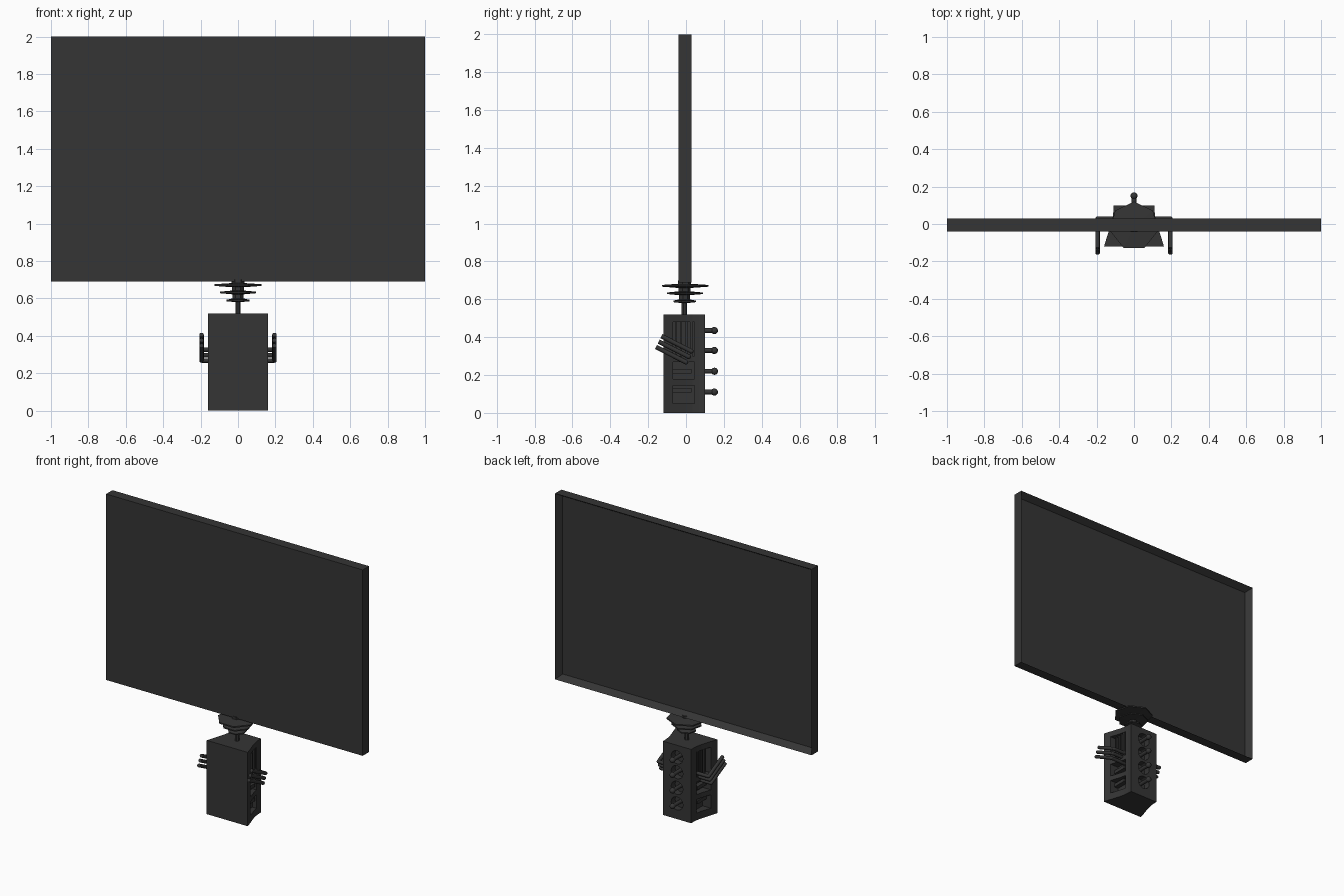
import bpy, bmesh, math
from mathutils import Matrix, Vector

if "Cube" in bpy.data.objects:
    bpy.data.objects.remove(bpy.data.objects["Cube"])

dark = bpy.data.materials.new("dark_grey")
dark.diffuse_color = (0.035, 0.035, 0.035, 1)
dark.use_nodes = True
dark.node_tree.nodes["Principled BSDF"].inputs["Base Color"].default_value = dark.diffuse_color


def make(name, bm):
    bmesh.ops.recalc_face_normals(bm, faces=bm.faces)
    me = bpy.data.meshes.new(name)
    bm.to_mesh(me)
    bm.free()
    me.materials.append(dark)
    ob = bpy.data.objects.new(name, me)
    bpy.context.collection.objects.link(ob)
    return ob


def add_box(bm, x0, x1, y0, y1, z0, z1):
    m = Matrix.Translation(((x0 + x1) / 2, (y0 + y1) / 2, (z0 + z1) / 2))
    m = m @ Matrix.Diagonal((x1 - x0, y1 - y0, z1 - z0, 1))
    bmesh.ops.create_cube(bm, size=1, matrix=m)


def add_cyl(bm, a, b, r, n=12):
    a, b = Vector(a), Vector(b)
    d = b - a
    m = Matrix.Translation((a + b) / 2) @ d.to_track_quat('Z', 'Y').to_matrix().to_4x4()
    bmesh.ops.create_cone(bm, cap_ends=True, segments=n, radius1=r, radius2=r,
                          depth=d.length, matrix=m)


def smooth(ob):
    bpy.ops.object.select_all(action='DESELECT')
    ob.select_set(True)
    bpy.context.view_layer.objects.active = ob
    bpy.ops.object.shade_smooth_by_angle(angle=math.radians(40))


# Wide panel with a framed recess on the back
bm = bmesh.new()
add_box(bm, -1, 1, -0.04, 0.03, 0.69, 2.0)
bm.normal_update()
back = [f for f in bm.faces if f.normal.y > 0.9]
bmesh.ops.inset_region(bm, faces=back, thickness=0.04)
for v in back[0].verts:
    v.co.y -= 0.045
make("display_panel", bm)

# Seven-sided stepped neck with three discs
profile = [(0.015, 0.50), (0.015, 0.58), (0.062, 0.585), (0.062, 0.593),
           (0.03, 0.60), (0.03, 0.622), (0.10, 0.628), (0.10, 0.636),
           (0.033, 0.642), (0.033, 0.66), (0.13, 0.667), (0.13, 0.676),
           (0.037, 0.682), (0.037, 0.70)]
bm = bmesh.new()
n = 7
rings = [[bm.verts.new((r * math.sin(2 * math.pi * i / n),
                        r * math.cos(2 * math.pi * i / n) - 0.01, z))
          for i in range(n)] for r, z in profile]
for a, b in zip(rings, rings[1:]):
    for i in range(n):
        bm.faces.new((a[i], a[(i + 1) % n], b[(i + 1) % n], b[i]))
bm.faces.new(rings[0])
bm.faces.new(rings[-1])
make("neck", bm)

# Base body: plan outline with concave sides, extruded upward
side = [(0.16, -0.12), (0.148, -0.08), (0.135, -0.04), (0.122, 0.0),
        (0.114, 0.035), (0.11, 0.07), (0.11, 0.10)]
outline = side + [(-x, y) for x, y in reversed(side)]
bm = bmesh.new()
floor = bm.faces.new([bm.verts.new((x, y, 0)) for x, y in outline])
top = bmesh.ops.extrude_face_region(bm, geom=[floor])["geom"]
bmesh.ops.translate(bm, vec=(0, 0, 0.52), verts=[v for v in top if isinstance(v, bmesh.types.BMVert)])
body = make("base_body", bm)

# Openings in both sides and round sockets in the back
levels = [0.11, 0.22, 0.33, 0.435]
bm = bmesh.new()
for s in (-1, 1):
    for z0, z1 in ((0.05, 0.145), (0.18, 0.27), (0.30, 0.48)):
        add_box(bm, *sorted((s * 0.08, s * 0.25)), -0.07, 0.045, z0, z1)
for z in levels:
    add_cyl(bm, (0, 0.055, z), (0, 0.15, z), 0.046, 20)
cutter = make("opening_cutter", bm)
cutter.hide_render = True
mod = body.modifiers.new("openings", 'BOOLEAN')
mod.object = cutter
mod.solver = 'EXACT'
bpy.context.view_layer.objects.active = body
bpy.ops.object.modifier_apply(modifier=mod.name)
bpy.data.objects.remove(cutter, do_unlink=True)

# Slats and bars filling the side openings
bm = bmesh.new()
for s in (-1, 1):
    xs = sorted((s * 0.075, s * 0.112))
    for i in range(4):
        y = -0.053 + i * 0.027
        add_box(bm, *xs, y - 0.006, y + 0.006, 0.295, 0.485)
    for z in (0.12, 0.22):
        add_box(bm, *xs, -0.072, 0.03, z - 0.012, z + 0.012)
make("side_slats", bm)

# Ball-ended levers on the back
bm = bmesh.new()
for z in levels:
    add_cyl(bm, (0, 0.05, z), (0, 0.15, z), 0.013)
    bmesh.ops.create_uvsphere(bm, u_segments=14, v_segments=10, radius=0.019,
                              matrix=Matrix.Translation((0, 0.15, z)))
smooth(make("back_levers", bm))

# Three bent prongs on each side
bm = bmesh.new()
for s in (-1, 1):
    for i in range(3):
        y, z = 0.0 + 0.014 * i, 0.268 + 0.029 * i
        elbow = (s * 0.195, y, z)
        add_cyl(bm, (s * 0.07, y, z), elbow, 0.012)
        bmesh.ops.create_uvsphere(bm, u_segments=12, v_segments=8, radius=0.012,
                                  matrix=Matrix.Translation(elbow))
        add_cyl(bm, elbow, (s * 0.195, y - 0.158, z + 0.08), 0.012)
smooth(make("side_prongs", bm))
